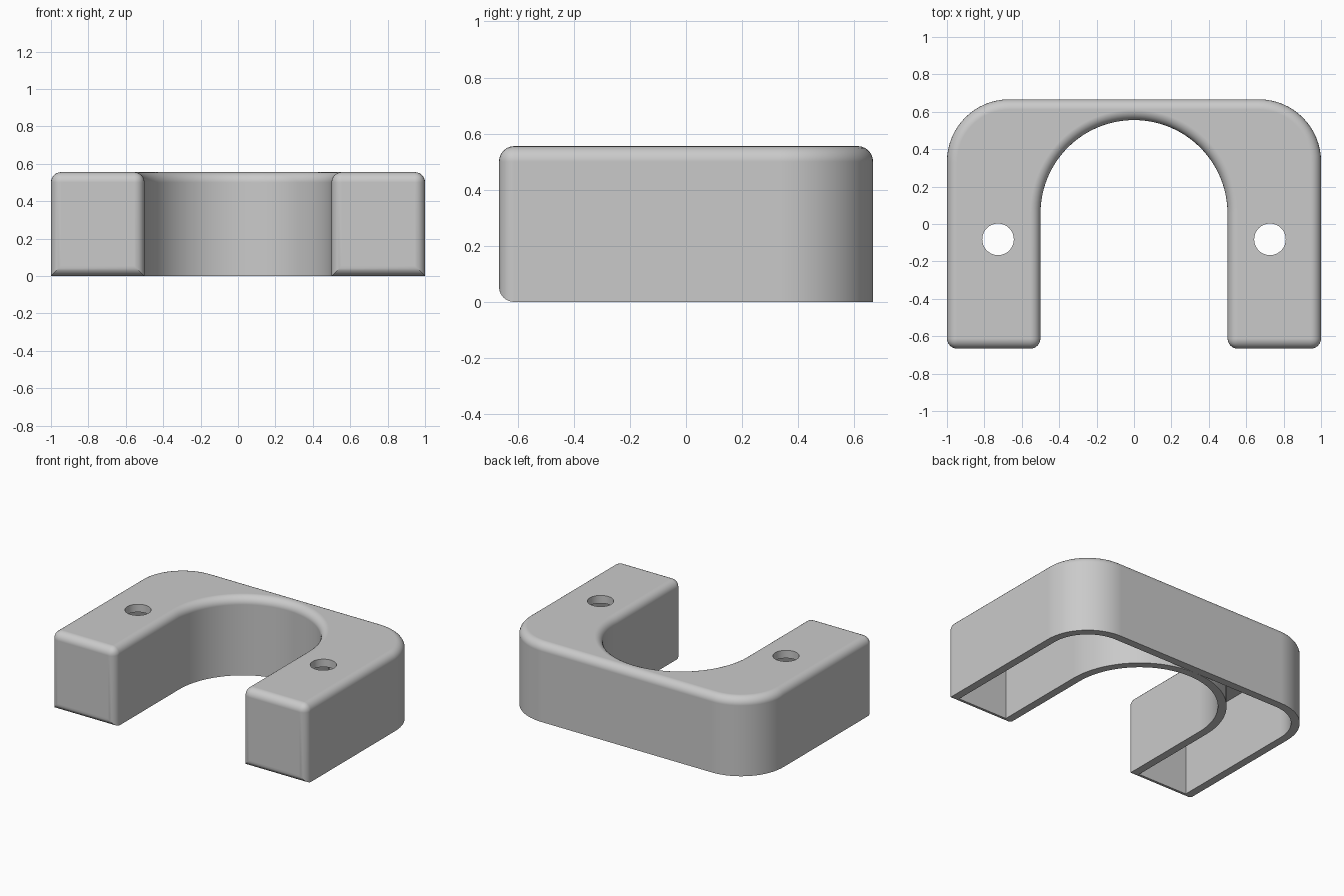
import bpy, bmesh, math

if "Cube" in bpy.data.objects:
    bpy.data.objects.remove(bpy.data.objects["Cube"], do_unlink=True)

HEIGHT, BACK = 0.5556, 0.6667
CORNER, BORE, BORE_Y = 0.333, 0.5, 0.0556
WALL, FILLET = 0.0556, 0.055
HOLE_R, HOLE_X, HOLE_Y = 0.0845, 0.727, -0.082


def arc(cx, cy, r, a0, a1, n):
    return [(cx + r * math.cos(a0 + (a1 - a0) * i / n),
             cy + r * math.sin(a0 + (a1 - a0) * i / n)) for i in range(n + 1)]


def half_outline(inset, bore_end):
    """One half of the U outline, inset by a wall, from leg front round to the bore."""
    c = 1 - CORNER
    pts = [(1 - inset, -BACK + inset)]
    pts += arc(c, BACK - CORNER, CORNER - inset, 0, math.pi / 2, 16)
    pts += arc(0, BORE_Y, BORE + inset, bore_end, 0, 28)
    pts.append((BORE + inset, -BACK + inset))
    return pts


def mirror(pts):
    return [(-x, y) for x, y in reversed(pts)]


def prism(name, pts, z0, z1, fillet=0):
    """Extrude an outline; optionally round its top and front edges."""
    bm = bmesh.new()
    base = bm.faces.new([bm.verts.new((x, y, z0)) for x, y in pts])
    top = bmesh.ops.extrude_face_region(bm, geom=[base])["geom"]
    bmesh.ops.translate(bm, vec=(0, 0, z1 - z0),
                        verts=[v for v in top if isinstance(v, bmesh.types.BMVert)])
    bmesh.ops.recalc_face_normals(bm, faces=bm.faces)
    if fillet:
        # Top rim, plus all edges around the leg fronts
        edges = [e for e in bm.edges
                 if min(v.co.z for v in e.verts) > z1 - 0.01
                 or max(v.co.y for v in e.verts) < -BACK + 0.01]
        bmesh.ops.bevel(bm, geom=edges, offset=fillet, segments=6,
                        profile=0.5, affect='EDGES')
    mesh = bpy.data.meshes.new(name)
    bm.to_mesh(mesh)
    bm.free()
    obj = bpy.data.objects.new(name, mesh)
    bpy.context.collection.objects.link(obj)
    return obj


# Solid U-shaped body: two halves joined at a single bore apex
half = half_outline(0, math.pi / 2)
apex = max(i for i, p in enumerate(half) if abs(p[0]) < 1e-6)
outer, inner = half[:apex], half[apex:]
body = prism("bracket_shell", outer + mirror(outer) + mirror(inner) + inner[1:],
             0, HEIGHT, FILLET)

# Hollow underside pockets and screw holes
bore_end = math.asin((BACK - WALL - BORE_Y) / (BORE + WALL))
pocket = half_outline(WALL, bore_end)
hole = arc(HOLE_X, HOLE_Y, HOLE_R, 0, math.tau, 40)[:-1]
cutters = []
for side, flip in (("left", False), ("right", True)):
    for part, pts, z0, z1 in (("pocket", pocket, -0.2, HEIGHT - WALL),
                              ("hole", hole, HEIGHT - 2 * WALL, HEIGHT + 0.1)):
        cutter = prism(f"{side}_{part}_cutter", mirror(pts) if flip else pts, z0, z1)
        cutter.hide_render = True
        cutters.append(cutter)

bpy.ops.object.select_all(action='DESELECT')
bpy.context.view_layer.objects.active = body
body.select_set(True)
for cutter in cutters:
    mod = body.modifiers.new(cutter.name, 'BOOLEAN')
    mod.operation, mod.solver, mod.object = 'DIFFERENCE', 'EXACT', cutter
    bpy.ops.object.modifier_apply(modifier=mod.name)
    bpy.data.objects.remove(cutter, do_unlink=True)

# Plain grey finish with smooth fillets
grey = bpy.data.materials.new("plain_grey")
grey.use_nodes = True
color = (0.59, 0.59, 0.59, 1)
grey.diffuse_color = color
grey.node_tree.nodes["Principled BSDF"].inputs["Base Color"].default_value = color
body.data.materials.clear()
body.data.materials.append(grey)
bpy.ops.object.shade_smooth_by_angle(angle=math.radians(30))
weighted = body.modifiers.new("weighted_normals", 'WEIGHTED_NORMAL')
weighted.weight = 100
weighted.keep_sharp = True
